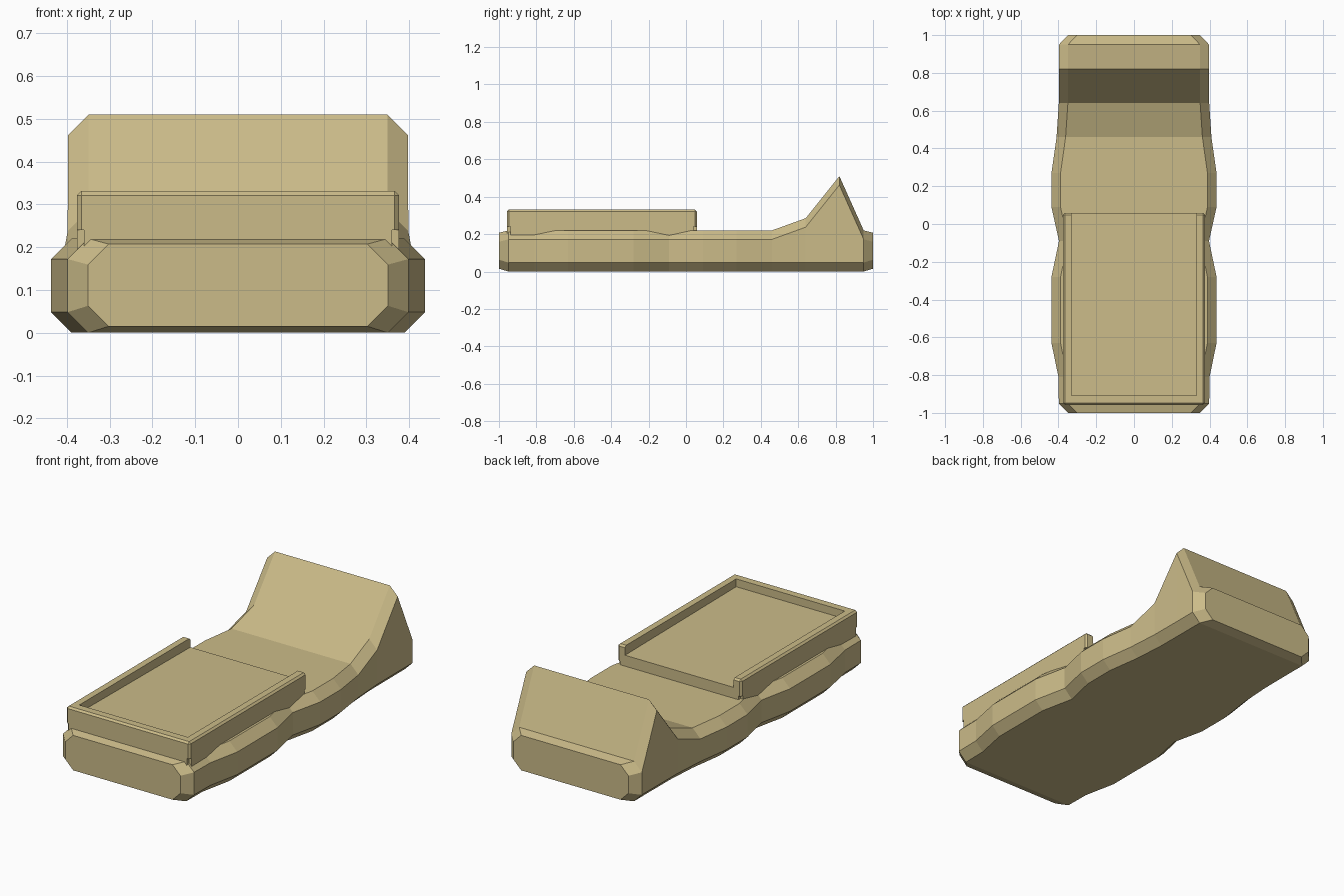
import bpy, bmesh

if "Cube" in bpy.data.objects:
    bpy.data.objects.remove(bpy.data.objects["Cube"])

mat = bpy.data.materials.new("tan")
mat.diffuse_color = (0.6, 0.5, 0.25, 1)
mat.use_nodes = True
mat.node_tree.nodes["Principled BSDF"].inputs["Base Color"].default_value = mat.diffuse_color


def make_object(name, bm):
    bmesh.ops.recalc_face_normals(bm, faces=bm.faces)
    me = bpy.data.meshes.new(name)
    bm.to_mesh(me)
    bm.free()
    me.materials.append(mat)
    ob = bpy.data.objects.new(name, me)
    bpy.context.collection.objects.link(ob)
    return ob


def add_box(bm, lo, hi):
    verts = bmesh.ops.create_cube(bm, size=1)["verts"]
    for v in verts:
        for i in range(3):
            v.co[i] = lo[i] if v.co[i] < 0 else hi[i]


# Body: chamfered octagon sections lofted along y -> (y, half width, bottom, top)
sections = [
    (-1.0, .35, .015, .207), (-.95, .398, 0, .22), (-.81, .40, 0, .22),
    (-.63, .437, 0, .22), (-.28, .437, 0, .22), (-.09, .397, 0, .22),
    (.09, .437, 0, .22), (.27, .437, 0, .22), (.46, .41, 0, .22),
    (.64, .398, 0, .285), (.82, .397, 0, .51), (.95, .397, 0, .22),
    (1.0, .35, .015, .207),
]
c = .048
bm = bmesh.new()
rings = []
for y, w, b, t in sections:
    half = [(w - c, b), (w, b + c), (w, t - c), (w - c, t)]
    pts = half + [(-x, z) for x, z in reversed(half)]
    rings.append([bm.verts.new((x, y, z)) for x, z in pts])
for r, s in zip(rings, rings[1:]):
    for i in range(8):
        j = (i + 1) % 8
        bm.faces.new((r[i], r[j], s[j], s[i]))
bm.faces.new(rings[0])
bm.faces.new(rings[-1])
make_object("body", bm)

# Raised tray block with softened edges
X, Y0, Y1, TOP = .376, -.957, .058, .331
bm = bmesh.new()
add_box(bm, (-X, Y0, .17), (X, Y1, TOP))
bmesh.ops.bevel(bm, geom=bm.edges[:], offset=.01, segments=1, affect='EDGES')
tray = make_object("tray", bm)

# Cutter: open-backed pocket plus a small notch under each corner
bm = bmesh.new()
pocket = [(-.33, Y0 + .05), (.33, Y0 + .05), (.33, .2), (-.33, .2)]
floor = .288
add_box(bm, (-.33, Y0 + .05, floor), (.33, .2, .5))
for sx in (-1, 1):
    x0, x1 = sorted((sx * .36, sx * .5))
    add_box(bm, (x0, Y0 - .1, .1), (x1, Y0 + .018, .24))
    add_box(bm, (x0, Y1 - .018, .1), (x1, Y1 + .1, .24))
cutter = make_object("tray_cutter", bm)
cutter.hide_render = True

mod = tray.modifiers.new("pocket", 'BOOLEAN')
mod.operation = 'DIFFERENCE'
mod.solver = 'EXACT'
mod.object = cutter
bpy.context.view_layer.objects.active = tray
bpy.ops.object.modifier_apply(modifier=mod.name)
bpy.data.objects.remove(cutter)

# Chamfer on the open rear edge of the tray floor
bm = bmesh.new()
bm.from_mesh(tray.data)
rear = [e for e in bm.edges
        if all(abs(v.co.z - floor) < .001 and v.co.y > Y1 - .002 for v in e.verts)]
for v in {v for e in rear for v in e.verts}:
    v.co.z -= .008
bm.to_mesh(tray.data)
bm.free()
